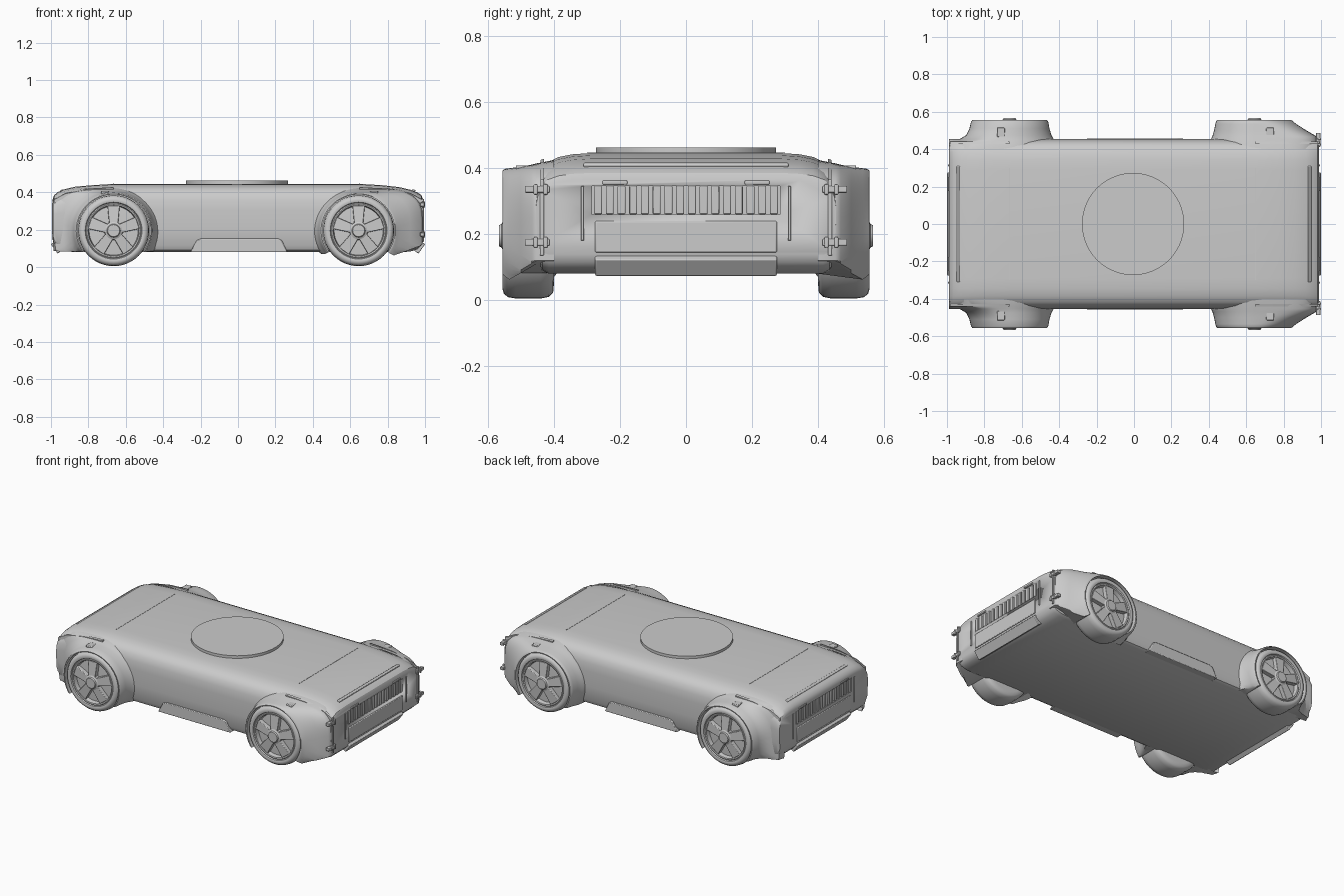
import bpy, bmesh, math
from mathutils import Matrix, Vector

if "Cube" in bpy.data.objects:
    bpy.data.objects.remove(bpy.data.objects["Cube"])

grey = bpy.data.materials.new("plain grey")
grey.diffuse_color = (0.6, 0.6, 0.6, 1)
grey.use_nodes = True
grey.node_tree.nodes["Principled BSDF"].inputs["Base Color"].default_value = grey.diffuse_color


def finish(bm, name, angle=32, bevel=0):
    bmesh.ops.recalc_face_normals(bm, faces=bm.faces)
    me = bpy.data.meshes.new(name)
    bm.to_mesh(me)
    bm.free()
    ob = bpy.data.objects.new(name, me)
    bpy.context.collection.objects.link(ob)
    me.materials.append(grey)
    bpy.ops.object.select_all(action='DESELECT')
    ob.select_set(True)
    bpy.context.view_layer.objects.active = ob
    bpy.ops.object.shade_smooth_by_angle(angle=math.radians(angle))
    if bevel:
        m = ob.modifiers.new("bevel", 'BEVEL')
        m.width, m.segments, m.limit_method = bevel, 2, 'ANGLE'
    return ob


def loft(rings, closed=True, caps=True):
    """Bridge equally long rings of points."""
    bm = bmesh.new()
    vs = [[bm.verts.new(p) for p in r] for r in rings]
    n = len(rings[0])
    for a, b in zip(vs, vs[1:]):
        for i in range(n if closed else n - 1):
            j = (i + 1) % n
            bm.faces.new((a[i], a[j], b[j], b[i]))
    if caps and closed:
        bm.faces.new(vs[0])
        bm.faces.new(vs[-1])
    elif caps:
        bm.faces.new([r[0] for r in vs])
        bm.faces.new([r[-1] for r in vs])
    return bm


def box(name, pos, size, tilt=0, bevel=0.0):
    bm = bmesh.new()
    bmesh.ops.create_cube(bm, size=1, matrix=Matrix.Translation(pos)
                          @ Matrix.Rotation(tilt, 4, 'Y')
                          @ Matrix.Diagonal((*size, 1)))
    return finish(bm, name, bevel=bevel)


def lathe_y(profile, cx, cz, side, n=48):
    """Spin (radius, y) points around a wheel axle."""
    return loft([[(cx + r * math.cos(k * math.tau / n), side * y,
                   cz + r * math.sin(k * math.tau / n)) for k in range(n)]
                 for r, y in profile])


# body: one cross-section lofted along the length
half = [(0.415, 0), (0.435, 0.03), (0.448, 0.10), (0.453, 0.35), (0.454, 0.62),
        (0.450, 0.76), (0.438, 0.86), (0.418, 0.925), (0.385, 0.968),
        (0.345, 0.99), (0.29, 1)]
section = half + [(-y, z) for y, z in reversed(half)]
stations = [(-0.99, 0.145, 0.365), (-0.983, 0.12, 0.385), (-0.965, 0.1, 0.4),
            (-0.93, 0.086, 0.416), (-0.87, 0.08, 0.43), (-0.78, 0.08, 0.438),
            (-0.665, 0.08, 0.445), (0.65, 0.08, 0.445), (0.77, 0.08, 0.438),
            (0.86, 0.08, 0.428), (0.92, 0.083, 0.414), (0.96, 0.095, 0.399),
            (0.98, 0.115, 0.385), (0.988, 0.14, 0.365)]
body = finish(loft([[(x, y, lo + t * (hi - lo)) for y, t in section]
                    for x, lo, hi in stations]), "body")

# grille pockets sunk into both ends
for e in (-1, 1):
    cut = box("grille_cutter", (e * 0.99, 0, 0.303), (0.05, 0.57, 0.086))
    cut.hide_render = True
    cut.hide_set(True)
    m = body.modifiers.new("grille", 'BOOLEAN')
    m.operation, m.object, m.solver = 'DIFFERENCE', cut, 'EXACT'

for e, end in ((-1, "rear"), (1, "nose")):
    # grille bars
    for i in range(16):
        box(end + "_grille_bar", (e * 0.977, (i - 7.5) * 0.0355, 0.303),
            (0.024, 0.024, 0.086), bevel=0.003)
    # side trims, marker lamps, lower panel and top slot trim
    for s in (-1, 1):
        box(end + "_side_trim", (e * 0.988, s * 0.313, 0.263), (0.012, 0.009, 0.165), bevel=0.002)
        box(end + "_marker_lamp", (e * 0.988, s * 0.215, 0.356), (0.014, 0.075, 0.012), bevel=0.003)
    box(end + "_lower_panel", (e * 0.987, 0, 0.192), (0.014, 0.55, 0.095), bevel=0.004)
    box(end + "_lower_lip", (e * 0.962, 0, 0.112), (0.05, 0.55, 0.062), e * 0.62, 0.004)
    box(end + "_top_slot", (e * 0.939, 0, 0.409), (0.018, 0.62, 0.012), e * 0.35, 0.004)

# seams across the deck and along the shoulders
for x in (-0.665, 0.65):
    box("deck_seam", (x, 0, 0.4448), (0.004, 0.60, 0.003))
for s in (-1, 1):
    for e, x0 in ((-1, -0.665), (1, 0.65)):
        pts = [(x0, 0.424), (e * 0.8, 0.416), (e * 0.92, 0.393), (e * 0.985, 0.36)]
        bm = loft([[(x, s * (0.435 + a), z + b) for a, b in
                    ((-0.006, -0.02), (0.006, -0.02), (0.006, 0.0), (-0.006, 0.004))]
                   for x, z in pts])
        finish(bm, "shoulder_seam")

# round deck plate
bm = bmesh.new()
bmesh.ops.create_cone(bm, cap_ends=True, segments=72, radius1=0.273, radius2=0.273,
                      depth=0.02, matrix=Matrix.Translation((-0.005, 0, 0.452)))
finish(bm, "deck_disc")

# side sill plates
for s in (-1, 1):
    sill = [(-0.255, 0.08), (0.265, 0.08), (0.235, 0.142), (0.215, 0.152),
            (-0.2, 0.152), (-0.222, 0.142)]
    finish(loft([[(x, s * y, z) for x, z in sill] for y in (0.41, 0.458)]),
           "side_sill", bevel=0.004)

ZC, R = 0.195, 0.19


def spow(v, p):
    return math.copysign(abs(v) ** p, v)


def fender(cx, e, s, levels, name):
    """Flared arch: outlines stacked sideways, then turned into the wheel well."""
    ts = [math.radians(-36 + 252 * k / 44) for k in range(45)]
    rings = []
    for y, inner, outer, top, low, power in levels:
        ring = []
        for t in ts:
            c, q = math.cos(t), math.sin(t)
            if c > 0:
                x, z = outer * spow(c, power), spow(q, power)
            else:
                x, z = inner * c, q
            floor = low + (0.05 * max(0, (x - 0.18) / 0.16) if e > 0 else 0)
            ring.append((cx + e * x, s * y, max(floor, ZC + (top - ZC) * z)))
        rings.append(ring)
    for y in (levels[-1][0], 0.39):
        rings.append([(cx + e * 0.193 * math.cos(t), s * y, ZC + 0.193 * math.sin(t))
                      for t in ts])
    finish(loft(rings, closed=False), name, 35)


# levels: y, reach inward, reach outward, top, bottom, squareness
nose = [(0.40, 0.245, 0.343, 0.424, 0.07, 0.5), (0.452, 0.236, 0.343, 0.414, 0.07, 0.5),
        (0.468, 0.226, 0.332, 0.41, 0.066, 0.5), (0.50, 0.217, 0.277, 0.404, 0.062, 0.62),
        (0.535, 0.21, 0.222, 0.399, 0.06, 0.8), (0.55, 0.206, 0.204, 0.396, 0.06, 0.95),
        (0.555, 0.201, 0.198, 0.392, 0.06, 1)]
tail = [(0.40, 0.25, 0.325, 0.424, 0.085, 0.5), (0.44, 0.245, 0.315, 0.416, 0.085, 0.55),
        (0.453, 0.236, 0.27, 0.411, 0.083, 0.65), (0.475, 0.224, 0.232, 0.407, 0.082, 0.85),
        (0.51, 0.213, 0.215, 0.402, 0.08, 0.95), (0.545, 0.207, 0.207, 0.398, 0.08, 1),
        (0.555, 0.2, 0.2, 0.392, 0.08, 1)]

for cx, e, levels, end in ((0.645, 1, nose, "nose"), (-0.665, -1, tail, "tail")):
    for s in (-1, 1):
        fender(cx, e, s, levels, end + "_fender")
        # small lamp on top of the arch
        box(end + "_arch_lamp", (cx + (0.083 if e > 0 else -0.047), s * 0.49, 0.397),
            (0.042, 0.05, 0.022), bevel=0.004)
        # tyre with rounded shoulders and dished wheel
        finish(lathe_y([(0.15, 0.40), (0.172, 0.402), (0.185, 0.415), (R, 0.44),
                        (R, 0.515), (0.186, 0.538), (0.176, 0.551), (0.162, 0.555),
                        (0.152, 0.552), (0.148, 0.545), (0.143, 0.548), (0.136, 0.546),
                        (0.131, 0.52), (0.05, 0.525)], cx, ZC, s), end + "_wheel", 40)
        # five tapered spokes
        bm = bmesh.new()
        for k in range(5):
            a = math.pi / 2 + k * math.tau / 5
            u = Vector((math.cos(a), 0, math.sin(a)))
            w = Vector((-u.z, 0, u.x))
            o = Vector((cx, 0, ZC))
            quad = [(0.02, -0.022), (0.134, -0.033), (0.134, 0.033), (0.02, 0.022)]
            front = [bm.verts.new(o + u * r + w * v + Vector((0, s * (0.555 if r < 0.1 else 0.545), 0)))
                     for r, v in quad]
            back = [bm.verts.new(o + u * r + w * v + Vector((0, s * 0.515, 0))) for r, v in quad]
            bm.faces.new(front)
            bm.faces.new(back)
            for i in range(4):
                j = (i + 1) % 4
                bm.faces.new((front[i], front[j], back[j], back[i]))
        finish(bm, end + "_spokes", bevel=0.003)
        # hub cap
        finish(lathe_y([(0.05, 0.52), (0.048, 0.552), (0.036, 0.558), (0.032, 0.566),
                        (0.012, 0.566)], cx, ZC, s, 20), end + "_hub")

# latches on the nose corners
for s in (-1, 1):
    box("nose_corner_trim", (0.988, s * 0.436, 0.25), (0.012, 0.012, 0.23), bevel=0.003)
    for z in (0.175, 0.335):
        box("latch_plate", (0.985, s * 0.45, z), (0.024, 0.075, 0.02), bevel=0.003)
        for y in (0.425, 0.455):
            box("latch_clip", (0.991, s * y, z), (0.018, 0.012, 0.032), bevel=0.003)
